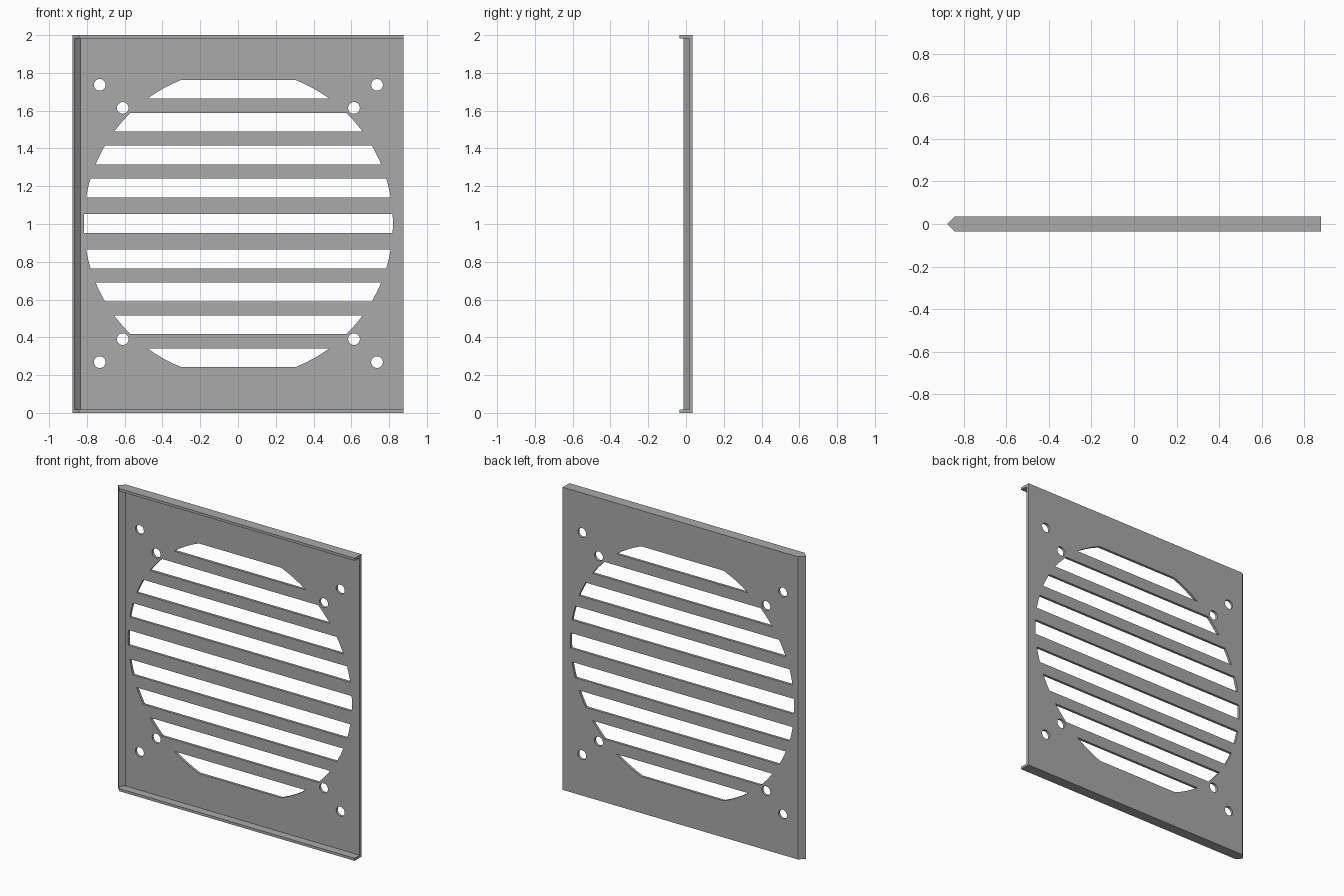
import bpy
from math import sqrt, cos, sin, asin, pi, tau

if "Cube" in bpy.data.objects:
    bpy.data.objects.remove(bpy.data.objects["Cube"], do_unlink=True)

HALF_W, HALF_D, HEIGHT, T = 0.877, 0.035, 2.0, 0.017
BEND_X = -HALF_W + HALF_D          # where the side lip leaves the back plane
INNER_X = BEND_X + T * 0.414       # inside of the same bend
MID_X, MID_Z = 0.002, 1.0025       # centre of the vent pattern

steel = bpy.data.materials.new("grey steel")
steel.use_nodes = True
grey = (0.4, 0.4, 0.4, 1)
steel.diffuse_color = grey
steel.node_tree.nodes["Principled BSDF"].inputs["Base Color"].default_value = grey


def sheet(name, outlines, thickness, location, upright=False):
    """Filled 2D outlines (later ones cut holes) extruded into a solid sheet."""
    curve = bpy.data.curves.new(name, "CURVE")
    curve.dimensions = "2D"
    curve.fill_mode = "BOTH"
    curve.extrude = thickness / 2
    for points in outlines:
        spline = curve.splines.new("POLY")
        spline.points.add(len(points) - 1)
        for p, (x, y) in zip(spline.points, points):
            p.co = (x, y, 0, 1)
        spline.use_cyclic_u = True
    temp = bpy.data.objects.new(name + " outline", curve)
    bpy.context.collection.objects.link(temp)
    graph = bpy.context.evaluated_depsgraph_get()
    mesh = bpy.data.meshes.new_from_object(temp.evaluated_get(graph))
    bpy.data.objects.remove(temp, do_unlink=True)
    bpy.data.curves.remove(curve)
    mesh.name = name
    mesh.shade_flat()
    mesh.materials.clear()
    mesh.materials.append(steel)
    obj = bpy.data.objects.new(name, mesh)
    obj.location = location
    if upright:
        obj.rotation_euler.x = pi / 2
    bpy.context.collection.objects.link(obj)
    return obj


def slot(offset, height, radius=0.818, steps=4):
    """Horizontal slot whose ends follow the big vent circle."""
    low, high = (asin((offset + s * height / 2) / radius) for s in (-1, 1))
    angles = [low + (high - low) * i / steps for i in range(steps + 1)]
    right = [(radius * cos(a), radius * sin(a)) for a in angles]
    left = [(-x, z) for x, z in reversed(right)]
    return [(MID_X + x, MID_Z + z) for x, z in right + left]


def hole(x, z, radius=0.031, sides=24):
    return [(MID_X + x + radius * cos(tau * i / sides),
             MID_Z + z + radius * sin(tau * i / sides)) for i in range(sides)]


# Face plate with vent slots and screw holes
outlines = [[(INNER_X, T), (HALF_W, T), (HALF_W, HEIGHT - T), (INNER_X, HEIGHT - T)]]
outlines.append(slot(0, 0.101))
for side in (-1, 1):
    for offset in (0.188, 0.3625, 0.536, 0.711):
        outlines.append(slot(side * offset, 0.099))
    for reach in (0.612, 0.734):
        outlines += [hole(reach, side * reach), hole(-reach, side * reach)]
sheet("vent_plate", outlines, HEIGHT and T, (0, HALF_D - T / 2, 0), upright=True)

# Angled lip along one side
d = T / sqrt(2)
lip = [(INNER_X, HALF_D), (BEND_X, HALF_D), (-HALF_W, 0),
       (-HALF_W + d, -d), (INNER_X, HALF_D - T)]
sheet("side_lip", [lip], HEIGHT - 2 * T, (0, 0, HEIGHT / 2))

# Top and bottom flanges with a pointed end that meets the lip
flange = [(HALF_W, HALF_D), (BEND_X, HALF_D), (-HALF_W, 0),
          (BEND_X, -HALF_D), (HALF_W, -HALF_D)]
for name, z in (("bottom_flange", T / 2), ("top_flange", HEIGHT - T / 2)):
    sheet(name, [flange], T, (0, 0, z))
